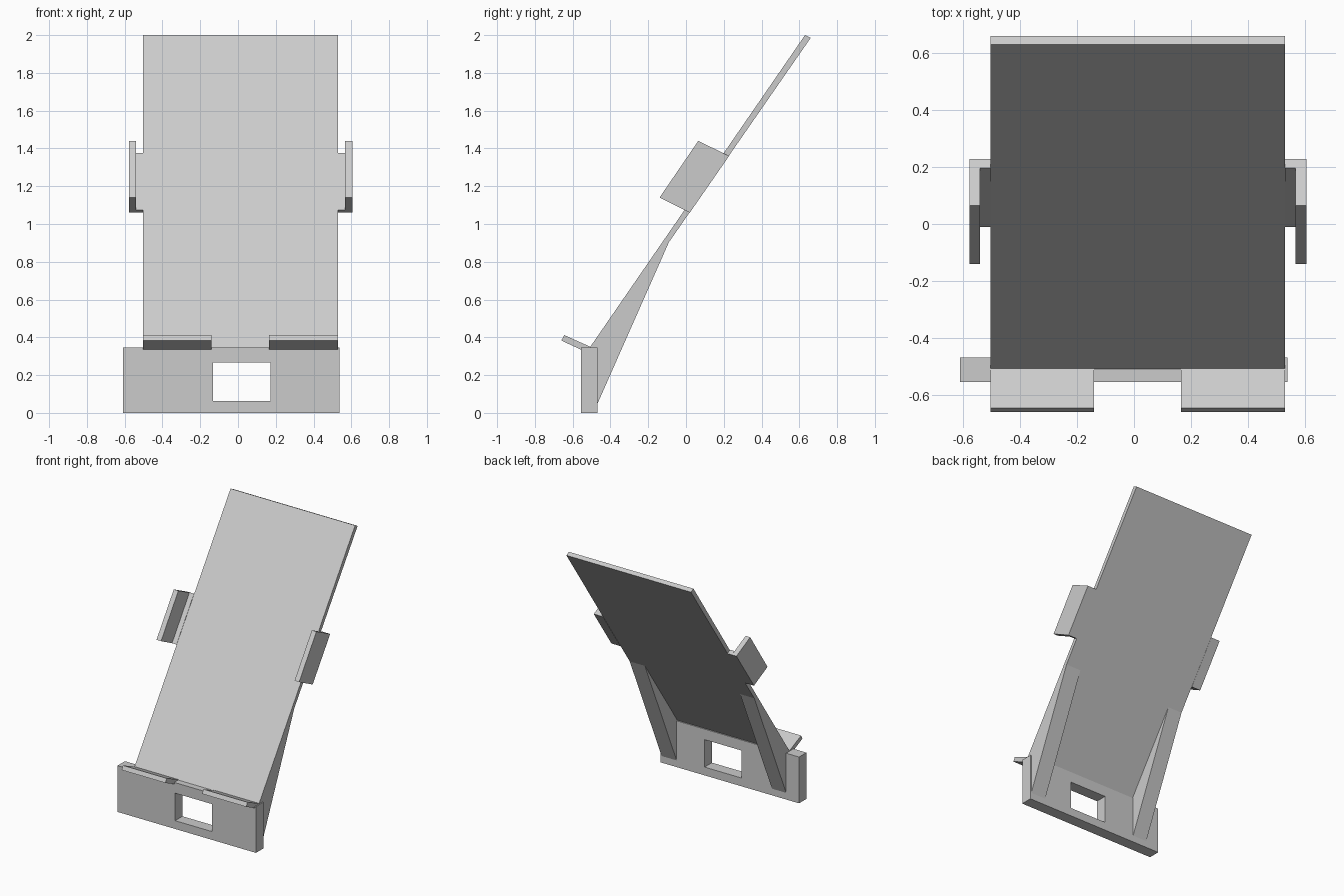
import bpy, bmesh

if "Cube" in bpy.data.objects:
    bpy.data.objects.remove(bpy.data.objects["Cube"])

grey = bpy.data.materials.new("light_grey")
grey.diffuse_color = (0.6, 0.6, 0.6, 1)
grey.use_nodes = True
grey.node_tree.nodes["Principled BSDF"].inputs["Base Color"].default_value = grey.diffuse_color


def extrude_x(name, profile, x0, x1):
    """Extrude a (y, z) outline along x from x0 to x1."""
    bm = bmesh.new()
    face = bm.faces.new([bm.verts.new((x0, y, z)) for y, z in profile])
    ext = bmesh.ops.extrude_face_region(bm, geom=[face])
    moved = [v for v in ext["geom"] if isinstance(v, bmesh.types.BMVert)]
    bmesh.ops.translate(bm, verts=moved, vec=(x1 - x0, 0, 0))
    bmesh.ops.recalc_face_normals(bm, faces=bm.faces)
    mesh = bpy.data.meshes.new(name)
    bm.to_mesh(mesh)
    bm.free()
    mesh.materials.append(grey)
    obj = bpy.data.objects.new(name, mesh)
    bpy.context.collection.objects.link(obj)
    return obj


def box(y0, y1, z0, z1):
    return [(y0, z0), (y1, z0), (y1, z1), (y0, z1)]


# Leaning back plate
LEFT, RIGHT = -0.503, 0.53
extrude_x("back_plate", [(-0.51, 0.345), (-0.478, 0.345), (0.66, 1.985), (0.63, 2.0)], LEFT, RIGHT)

# Upright base with a rectangular cable opening
base = extrude_x("base", box(-0.555, -0.468, 0, 0.347), -0.61, 0.538)
cutter = extrude_x("opening_cutter", box(-0.8, -0.2, 0.062, 0.268), -0.133, 0.173)
cutter.hide_render = True
cutter.hide_viewport = True
cut = base.modifiers.new("opening", "BOOLEAN")
cut.operation = "DIFFERENCE"
cut.solver = "EXACT"
cut.object = cutter

# Two front lips that hold the device
lip = [(-0.50, 0.347), (-0.645, 0.412), (-0.66, 0.383), (-0.55, 0.332), (-0.50, 0.332)]
extrude_x("left_lip", lip, LEFT, -0.14)
extrude_x("right_lip", lip, 0.165, RIGHT)

# Wedge supports behind the plate
wedge = [(-0.50, 0), (-0.468, 0), (-0.468, 0.05), (-0.07, 0.95), (-0.09, 0.93), (-0.49, 0.347)]
extrude_x("left_support", wedge, LEFT, -0.385)
extrude_x("right_support", wedge, 0.405, RIGHT)

# Side clips: a tab in the plane of the plate and a forward cheek
tab = [(-0.01, 1.075), (0.02, 1.06), (0.228, 1.36), (0.197, 1.377)]
cheek = [(-0.14, 1.14), (0.02, 1.06), (0.228, 1.36), (0.065, 1.44)]
for side, edge, inner, outer in (("left", LEFT, -0.54, -0.578), ("right", RIGHT, 0.567, 0.605)):
    extrude_x(side + "_tab", tab, edge, inner)
    extrude_x(side + "_cheek", cheek, inner, outer)
